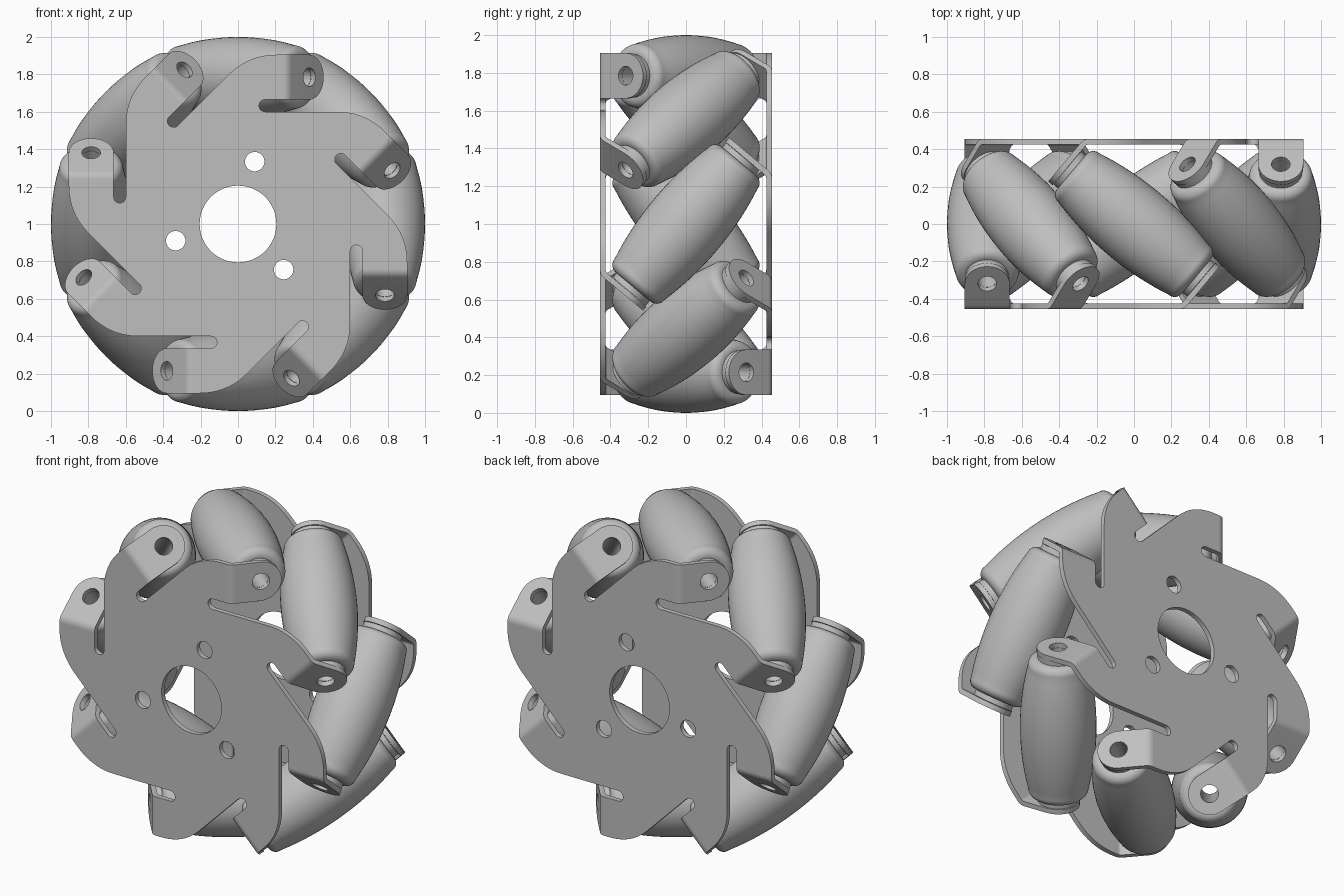
import bpy, bmesh, math
from math import sin, cos, pi, radians, sqrt
from mathutils import Matrix, Vector

if "Cube" in bpy.data.objects:
    bpy.data.objects.remove(bpy.data.objects["Cube"])

COUNT = 8
TILT = radians(50)       # roller axis against wheel axis
AXLE = 0.785             # distance of roller axles from the hub
HALF = 0.015             # half the sheet thickness
PLATE_Y = -0.44
FOLD_X, FOLD_R = 0.242, 0.04
TAB_R, HOLE_R = 0.12, 0.05

grey = bpy.data.materials.new("plain grey")
grey.use_nodes = True
colour = (0.52, 0.52, 0.52, 1)
grey.diffuse_color = colour
grey.node_tree.nodes["Principled BSDF"].inputs["Base Color"].default_value = colour


def add_object(name, bm, matrix):
    mesh = bpy.data.meshes.new(name)
    bm.to_mesh(mesh)
    mesh.materials.append(grey)
    obj = bpy.data.objects.new(name, mesh)
    bpy.context.collection.objects.link(obj)
    obj.matrix_world = matrix
    bpy.ops.object.select_all(action='DESELECT')
    obj.select_set(True)
    bpy.context.view_layer.objects.active = obj
    bpy.ops.object.shade_smooth_by_angle(angle=radians(35))
    return obj


def arc(x, y, r, start, end, steps):
    return [(x + r * cos(start + (end - start) * i / steps),
             y + r * sin(start + (end - start) * i / steps)) for i in range(steps + 1)]


def circle(x, y, r, steps=32):
    return arc(x, y, r, 0, 2 * pi, steps)[:-1]


def sheet(loops):
    """Flat sheet with holes, filled from closed 2D outlines."""
    curve = bpy.data.curves.new("outline", 'CURVE')
    curve.dimensions, curve.fill_mode, curve.extrude = '2D', 'BOTH', HALF
    for loop in loops:
        spline = curve.splines.new('POLY')
        spline.points.add(len(loop) - 1)
        spline.use_cyclic_u = True
        for point, (x, y) in zip(spline.points, loop):
            point.co = (x, y, 0, 1)
    helper = bpy.data.objects.new("outline", curve)
    bpy.context.collection.objects.link(helper)
    graph = bpy.context.evaluated_depsgraph_get()
    mesh = bpy.data.meshes.new_from_object(helper.evaluated_get(graph))
    bm = bmesh.new()
    bm.from_mesh(mesh)
    bmesh.ops.remove_doubles(bm, verts=bm.verts, dist=0.0001)
    bpy.data.objects.remove(helper)
    bpy.data.curves.remove(curve)
    bpy.data.meshes.remove(mesh)
    return bm


# Plate outline: one swept shoulder and one relief slot per sector
top, slot_z, slot_r = AXLE + TAB_R, 0.6325, 0.0325
corner = Vector((top - 0.6 * sqrt(2), top))
start, end = corner - Vector((0.106, 0.106)), corner + Vector((0.15, 0))
sector = []
for i in range(11):
    t = i / 10
    sector.append(tuple(start * (1 - t) ** 2 + corner * 2 * t * (1 - t) + end * t * t))
sector += [(FOLD_X, top), (FOLD_X, AXLE - TAB_R)]
sector += arc(0.145, slot_z, slot_r, pi / 2, 3 * pi / 2, 10)
outline = []
for k in range(COUNT):
    a = -2 * pi * k / COUNT
    outline += [(x * cos(a) - y * sin(a), x * sin(a) + y * cos(a)) for x, y in sector]


def bent_tab():
    """Round-ended lug folded until it is square to the roller axle."""
    arc_len = FOLD_R * TILT
    hole_x = FOLD_X + 0.186
    shape = [(FOLD_X, top)] + arc(hole_x, AXLE, TAB_R, pi / 2, -pi / 2, 20)
    shape.append((FOLD_X, AXLE - TAB_R))
    bm = sheet([shape, circle(hole_x, AXLE, HOLE_R)])
    for i in range(1, 7):
        bmesh.ops.bisect_plane(bm, geom=bm.verts[:] + bm.edges[:] + bm.faces[:],
                               plane_co=(FOLD_X + arc_len * i / 6, 0, 0), plane_no=(1, 0, 0))
    for v in bm.verts:
        s, n = v.co.x - FOLD_X, v.co.z
        a = min(max(s, 0) / FOLD_R, TILT)
        rest = max(s - arc_len, 0)
        v.co.x = FOLD_X + (FOLD_R + n) * sin(a) + rest * cos(a)
        v.co.z = -FOLD_R + (FOLD_R + n) * cos(a) - rest * sin(a)
    return bm


def turn(angle):
    return Matrix.Translation((0, 0, 1)) @ Matrix.Rotation(angle, 4, 'Y')


# Two side plates with their folded tabs
upright = Matrix.Translation((0, PLATE_Y, 0)) @ Matrix.Rotation(pi / 2, 4, 'X')
for side, flip, bolt_angle in (("front", 0, 75), ("back", pi, 105)):
    facing = Matrix.Rotation(flip, 4, 'Z')
    holes = [circle(0, 0, 0.205, 64)]
    for i in range(3):
        a = radians(bolt_angle + 120 * i)
        holes.append(circle(0.345 * cos(a), 0.345 * sin(a), 0.052))
    add_object(side + "_plate", sheet([outline] + holes), turn(0) @ facing @ upright)
    tab = bent_tab()
    for k in range(COUNT):
        add_object(f"{side}_tab_{k + 1}", tab, turn(2 * pi * k / COUNT) @ facing @ upright)

# Barrel roller profile: (radius, position along the axle)
fillet, length, washer = 0.05, 0.435, 0.466


def barrel(t):
    return sqrt(1 - (t * sin(TILT)) ** 2) - AXLE


shoulder = length - fillet
half = [(barrel(shoulder * i / 10), shoulder * i / 10) for i in range(11)]
half += arc(barrel(shoulder) - fillet, shoulder, fillet, radians(8), pi / 2, 8)[0:]
half += [(0.115, length), (0.115, washer), (HOLE_R, washer)]
profile = [(r, -t) for r, t in reversed(half[1:])] + half

roller = bmesh.new()
ring = [roller.verts.new((r, 0, t)) for r, t in profile]
edges = [roller.edges.new((ring[i - 1], ring[i])) for i in range(len(ring))]
bmesh.ops.spin(roller, geom=ring + edges, cent=(0, 0, 0), axis=(0, 0, 1),
               angle=2 * pi, steps=48, use_merge=True)
bmesh.ops.remove_doubles(roller, verts=roller.verts, dist=0.0002)
bmesh.ops.recalc_face_normals(roller, faces=roller.faces)

# Rollers slanted around the rim
slant = Vector((sin(TILT), -cos(TILT), 0)).to_track_quat('Z', 'Y').to_matrix().to_4x4()
for k in range(COUNT):
    add_object(f"roller_{k + 1}", roller,
               turn(2 * pi * k / COUNT) @ Matrix.Translation((0, 0, AXLE)) @ slant)
